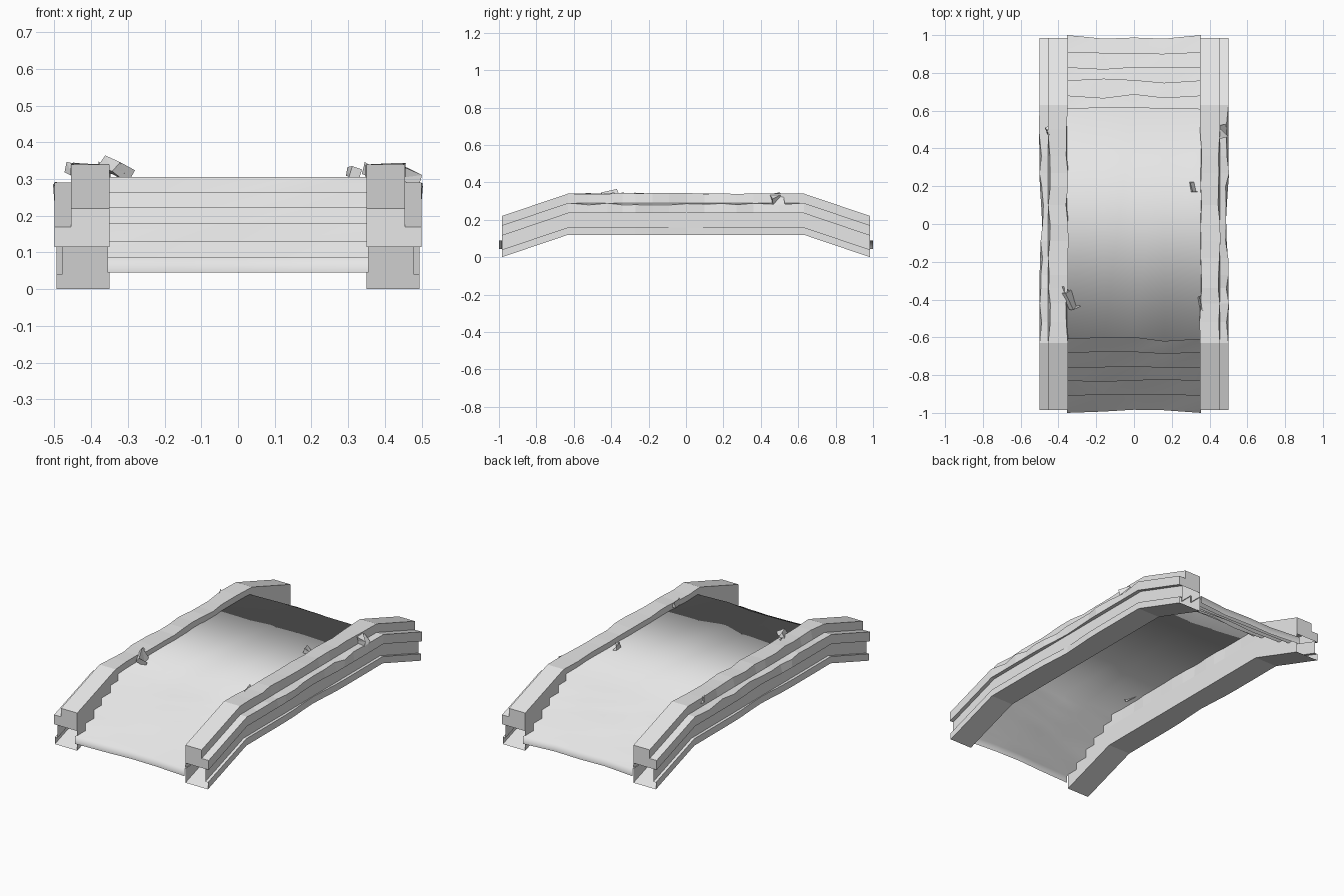
import bpy, bmesh, math, random
from mathutils import Vector, Euler

random.seed(4)
cube = bpy.data.objects.get("Cube")
if cube:
    bpy.data.objects.remove(cube, do_unlink=True)

stone = bpy.data.materials.new("pale_stone")
stone.use_nodes = True
stone.diffuse_color = (0.8, 0.8, 0.8, 1)
stone.node_tree.nodes["Principled BSDF"].inputs["Base Color"].default_value = (0.8, 0.8, 0.8, 1)

END, KNEE, RISE = 0.985, 0.63, 0.12


def finish(bm, name, smooth=False):
    mesh = bpy.data.meshes.new(name)
    for f in bm.faces:
        f.smooth = smooth
    bm.to_mesh(mesh)
    bm.free()
    mesh.materials.append(stone)
    obj = bpy.data.objects.new(name, mesh)
    bpy.context.collection.objects.link(obj)
    return obj


def arch(y):
    """Height of the wall base at y: sloped ends, level middle."""
    return RISE * min(1, (END - abs(y)) / (END - KNEE))


# Wall cross-section, from the inner foot out and round to the inner top
SECTION = [(.35, 0), (.495, 0), (.495, .04), (.478, .04), (.478, .115), (.5, .115),
           (.5, .17), (.455, .17), (.455, .22), (.35, .22), (.35, .115)]
LEDGE, OUTER_TOP, INNER_TOP = 6, 8, 9
MIDDLE = [-.52, -.42, -.34, -.27, -.18, -.09, 0, .1, .2, .27, .36, .5]
STATIONS = [-END, -KNEE] + MIDDLE + [KNEE, END]


def wall(name, side):
    bm = bmesh.new()
    rings = []
    for y in STATIONS:
        worn = y in MIDDLE
        hollow = math.exp(-(y / 0.14) ** 2)
        ring = []
        for i, (x, z) in enumerate(SECTION):
            z += arch(y)
            if i in (1, 2, 5, LEDGE):
                x -= 0.014 * hollow
            if worn and i == LEDGE:
                x += random.uniform(-.014, .004)
                z += random.uniform(-.012, .002)
            if worn and i == OUTER_TOP:
                x += random.uniform(-.012, .003)
                z += random.uniform(-.004, .005)
            if worn and i == INNER_TOP:
                x += random.uniform(-.004, .01)
                z += random.uniform(-.006, .001)
            ring.append(bm.verts.new((side * x, y, z)))
        rings.append(ring)
    n = len(SECTION)
    for a, b in zip(rings, rings[1:]):
        for i in range(n):
            j = (i + 1) % n
            bm.faces.new((a[i], a[j], b[j], b[i]))
    # Close the upper part of each end, leaving the lower channel open
    for ring in (rings[0], rings[-1]):
        bm.faces.new(ring[4:])
    bmesh.ops.recalc_face_normals(bm, faces=bm.faces)
    finish(bm, name)


wall("left_wall", 1)
wall("right_wall", -1)


# Stepped walkway: one thin sheet with worn, uneven step edges
COLUMNS = [-.355, -.16, 0, .16, .355]
STEP_Y = [.995, .91, .83, .76, .68, .61]
STEP_Z = [.045, .088, .13, .18, .222, .265, .305]


def walkway():
    edges = []
    for k, y in enumerate(STEP_Y):
        edges.append((y, STEP_Z[k], STEP_Z[k + 1]))
    bm = bmesh.new()
    rows = []

    def add_rows(y, heights):
        shifts = [random.uniform(-.014, .01) if abs(x) < .3 else 0 for x in COLUMNS]
        if abs(y) > .9:
            shifts = [abs(s) * (-1 if y > 0 else 1) for s in shifts]
        for z in heights:
            rows.append([bm.verts.new((x, y + s, z)) for x, s in zip(COLUMNS, shifts)])

    for y, low, high in edges:
        add_rows(-y, (low, high))
    for y, low, high in reversed(edges):
        add_rows(y, (high, low))
    for a, b in zip(rows, rows[1:]):
        for i in range(len(COLUMNS) - 1):
            bm.faces.new((a[i], a[i + 1], b[i + 1], b[i]))
    # Rest the two outer end corners on the full length
    for row in rows[:2] + rows[-2:]:
        for v in (row[0], row[-1]):
            v.co.y = math.copysign(1.0, v.co.y)
    finish(bm, "stepped_walkway", smooth=True)


walkway()


# Broken stone fragments lying on the walls and the walkway
def rubble(name, place, size, turn):
    bm = bmesh.new()
    bmesh.ops.create_cube(bm, size=1)
    bmesh.ops.delete(bm, geom=[bm.verts[:][7]], context='VERTS')
    bmesh.ops.holes_fill(bm, edges=bm.edges[:])
    rot = Euler(turn).to_matrix()
    for v in bm.verts:
        p = Vector(c * s * random.uniform(.75, 1.05) for c, s in zip(v.co, size))
        v.co = rot @ p + Vector(place)
    bmesh.ops.triangulate(bm, faces=bm.faces[:])
    bmesh.ops.recalc_face_normals(bm, faces=bm.faces)
    finish(bm, name)


rubble("ledge_fragment_left", (.465, .49, .308), (.07, .07, .04), (.1, .4, .2))
rubble("ledge_fragment_right", (-.445, .49, .325), (.035, .06, .035), (.2, .2, .5))
rubble("walkway_fragment_left", (.315, .195, .318), (.03, .06, .03), (0, .2, .2))
rubble("walkway_fragment_right", (-.33, -.4, .328), (.06, .1, .04), (.2, .5, .5))
rubble("inner_edge_fragment", (.362, -.42, .325), (.03, .09, .035), (.1, .2, .2))
rubble("inner_edge_chip", (-.362, -.35, .33), (.025, .05, .02), (.3, .1, .4))
